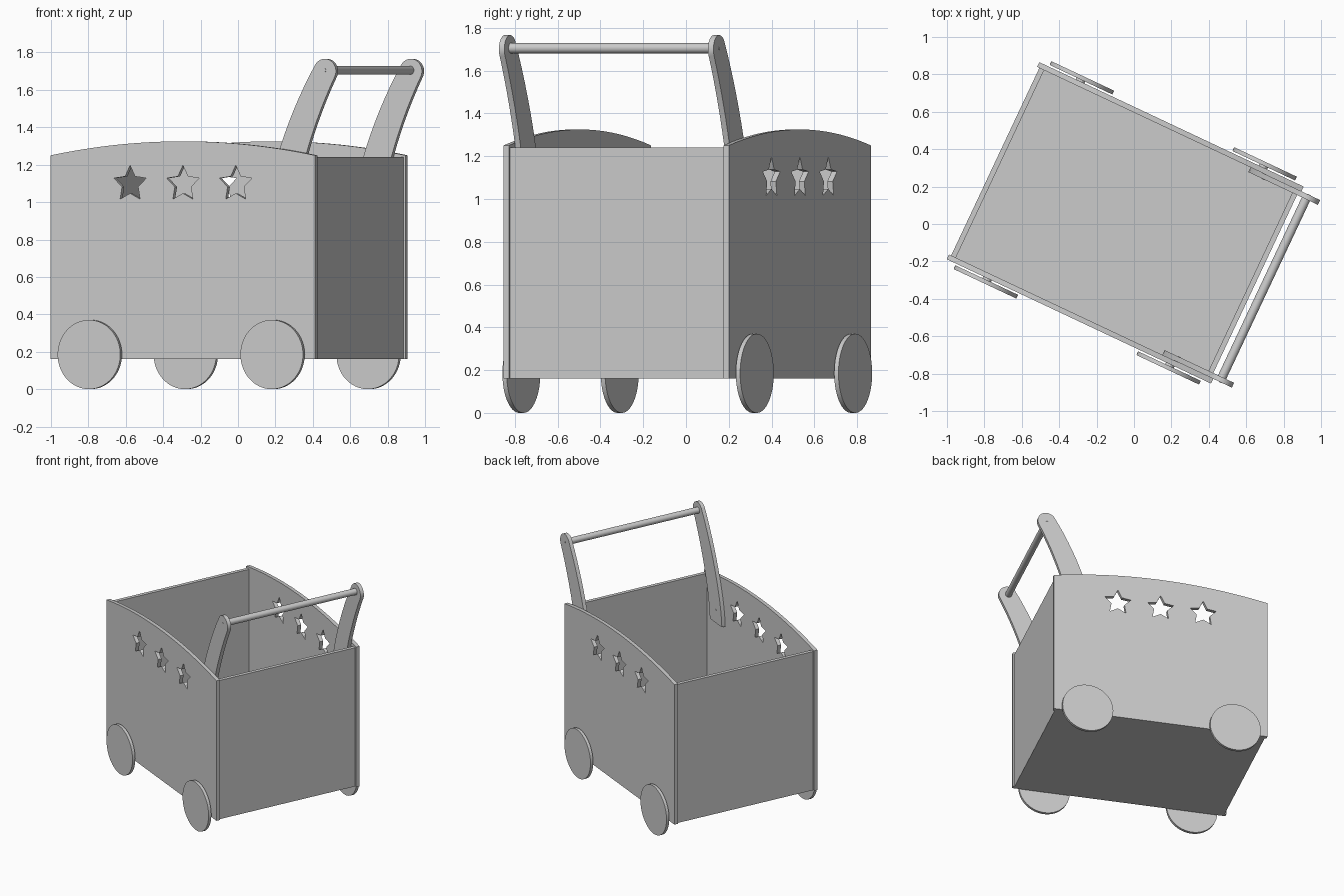
import bpy, bmesh
from math import sin, cos, pi, radians
from mathutils import Matrix, Vector
from mathutils.geometry import interpolate_bezier

if "Cube" in bpy.data.objects:
    bpy.data.objects.remove(bpy.data.objects["Cube"])

# The cart is built along its own axes, then turned about z
FRAME = Matrix.Translation((-0.047, 0.006, 0)) @ Matrix.Rotation(radians(-25.2), 4, 'Z')
A, B, T = 0.781, 0.582, 0.028      # half length, half width, board thickness
BOTTOM = 0.16


def plate(name, pts, y0, y1, smooth=True):
    """Board with an (x, z) outline, extruded from y0 to y1."""
    bm = bmesh.new()
    face = bm.faces.new([bm.verts.new((x, y0, z)) for x, z in pts])
    ext = bmesh.ops.extrude_face_region(bm, geom=[face])
    moved = [v for v in ext['geom'] if isinstance(v, bmesh.types.BMVert)]
    bmesh.ops.translate(bm, vec=(0, y1 - y0, 0), verts=moved)
    bmesh.ops.recalc_face_normals(bm, faces=bm.faces)
    me = bpy.data.meshes.new(name)
    bm.to_mesh(me)
    bm.free()
    ob = bpy.data.objects.new(name, me)
    bpy.context.collection.objects.link(ob)
    ob.matrix_world = FRAME
    if smooth:
        bpy.ops.object.select_all(action='DESELECT')
        ob.select_set(True)
        bpy.context.view_layer.objects.active = ob
        bpy.ops.object.shade_smooth_by_angle()
    return ob


def circle(x, z, r, n):
    return [(x + r * cos(2 * pi * i / n), z + r * sin(2 * pi * i / n)) for i in range(n)]


def rect(x0, x1, z0, z1):
    return [(x0, z0), (x1, z0), (x1, z1), (x0, z1)]


def star(x, z, r):
    return [(x + (r if i % 2 == 0 else r * 0.5) * cos(pi / 2 + i * pi / 5),
             z + (r if i % 2 == 0 else r * 0.5) * sin(pi / 2 + i * pi / 5)) for i in range(10)]


def bezier(a, b, c, d, n=14):
    pts = interpolate_bezier(*[Vector((*p, 0)) for p in (a, b, c, d)], n)
    return [(p.x, p.y) for p in pts]


# Side outline with a gently arched top
N = 32
arch = [(A - 2 * A * i / N, 1.25 + 0.075 * (1 - (1 - 2 * i / N) ** 2)) for i in range(N + 1)]
side_outline = [(-A, BOTTOM), (A, BOTTOM)] + arch

# Handle arm outline: two curved edges joined by a round top
TOP, R = (0.825, 1.70), 0.066
cap = [(TOP[0] + R * cos(radians(a)), TOP[1] + R * sin(radians(a))) for a in range(-30, 151, 10)]
right_edge = bezier((0.65, 0.93), (0.66, 1.13), (0.76, 1.43), cap[0])
left_edge = bezier(cap[-1], (0.62, 1.49), (0.49, 1.15), (0.48, 0.93))
arm_outline = right_edge[:-1] + cap + left_edge[1:]

for s, label in ((-1, "front"), (1, "back")):
    # Side panel with three star cut-outs
    panel = plate(f"{label}_side_panel", side_outline, s * (B - T), s * B)
    for i in (-1, 0, 1):
        cutter = plate(f"{label}_star_cutter_{i + 2}", star(i * 0.312, 1.097, 0.1),
                       s * (B - 2 * T), s * (B + T), False)
        cutter.hide_render = True
        cutter.hide_viewport = True
        mod = panel.modifiers.new("star_hole", 'BOOLEAN')
        mod.object = cutter
        mod.operation = 'DIFFERENCE'
        mod.solver = 'EXACT'

    # Handle arm on the inside of the panel, with screw heads
    inner, outer = B - 2 * T, B - T
    plate(f"{label}_handle_arm", arm_outline, s * inner, s * outer)
    plate(f"{label}_upper_screw", circle(0.825, 1.705, 0.009, 16), s * (outer - 0.01), s * (outer + 0.002))
    plate(f"{label}_lower_screw", circle(0.568, 1.03, 0.009, 16), s * (inner - 0.002), s * (inner + 0.01))

    # Wheels and their short spacers
    for x, end in ((-0.54, "left"), (0.54, "right")):
        plate(f"{label}_{end}_wheel", circle(x, 0.185, 0.185, 64), s * 0.592, s * 0.614)
        plate(f"{label}_{end}_wheel_spacer", circle(x, 0.19, 0.025, 24), s * 0.57, s * 0.598)

# End panels, set in slightly from the side panel ends
for s, label in ((-1, "left"), (1, "right")):
    x0, x1 = sorted((s * (A - 0.013), s * (A - 0.013 - T)))
    plate(f"{label}_end_panel", rect(x0, x1, BOTTOM, 1.24), -(B - T), B - T, False)

# Floor and handle bar
FX = A - 0.013 - T
plate("floor", rect(-FX, FX, BOTTOM, BOTTOM + T), -(B - T), B - T, False)
plate("handle_bar", circle(0.82, 1.705, 0.024, 32), -(B - 2 * T), B - 2 * T)
